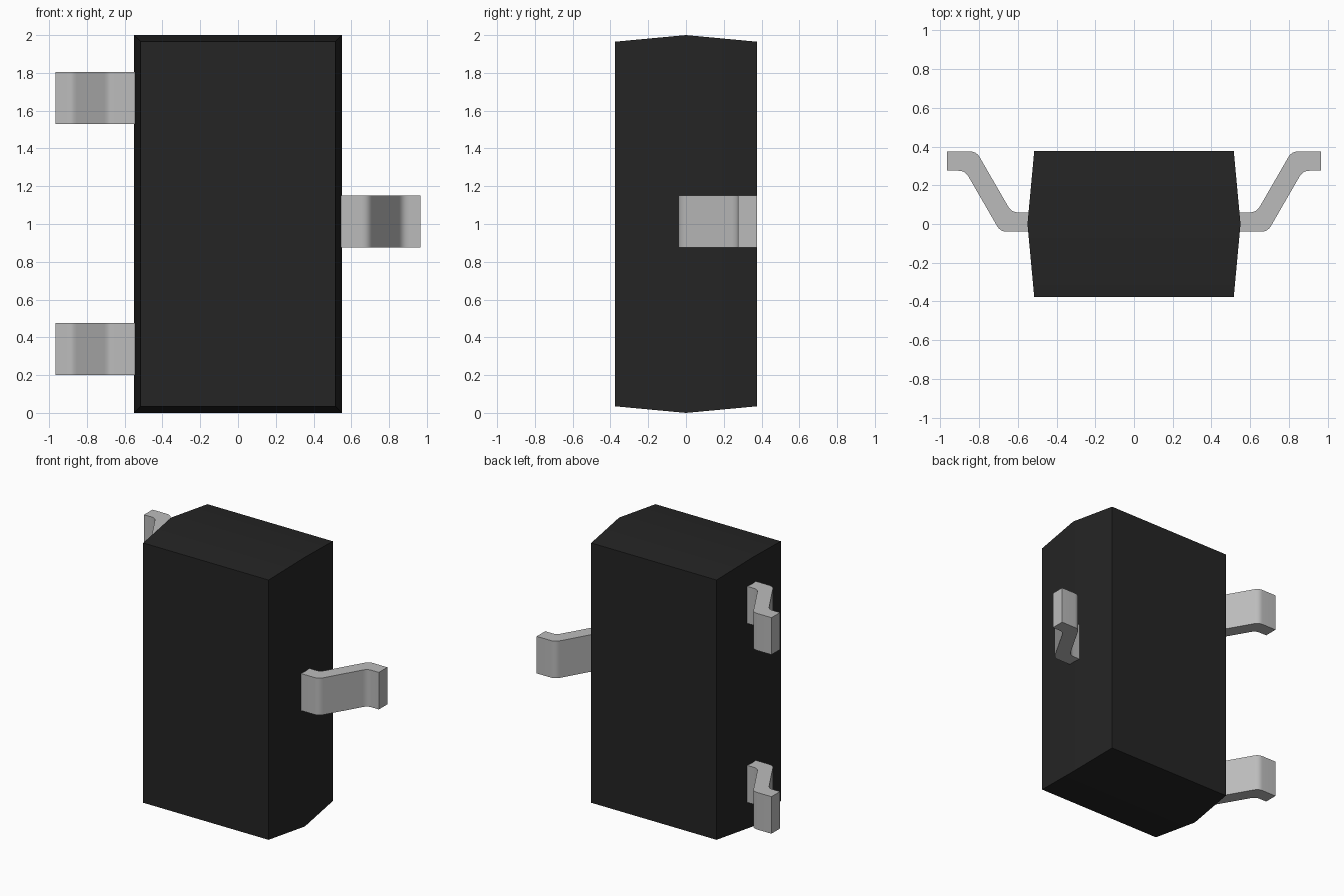
import bpy, bmesh, math
from mathutils import Vector

cube = bpy.data.objects.get("Cube")
if cube:
    bpy.data.objects.remove(cube, do_unlink=True)


def material(name, color):
    m = bpy.data.materials.new(name)
    m.use_nodes = True
    m.diffuse_color = color
    bsdf = next(n for n in m.node_tree.nodes if n.type == 'BSDF_PRINCIPLED')
    bsdf.inputs["Base Color"].default_value = color
    return m


black = material("black plastic", (0.018, 0.018, 0.018, 1))
metal = material("tinned metal", (0.5, 0.5, 0.5, 1))


def finish(name, bm, mat):
    bmesh.ops.recalc_face_normals(bm, faces=bm.faces)
    mesh = bpy.data.meshes.new(name)
    bm.to_mesh(mesh)
    bm.free()
    mesh.materials.append(mat)
    ob = bpy.data.objects.new(name, mesh)
    bpy.context.collection.objects.link(ob)
    bpy.ops.object.select_all(action='DESELECT')
    ob.select_set(True)
    bpy.context.view_layer.objects.active = ob
    bpy.ops.object.shade_smooth_by_angle(angle=math.radians(30))
    return ob


# Body: a box split at mid depth, with drafted front and back halves
bm = bmesh.new()
rings = []
for y, inset in ((-0.377, 0.035), (0, 0), (0.377, 0.035)):
    w, h = 0.55 - inset, 1 - inset
    rings.append([bm.verts.new((sx * w, y, 1 + sz * h))
                  for sx, sz in ((-1, -1), (1, -1), (1, 1), (-1, 1))])
for a, b in zip(rings, rings[1:]):
    for i in range(4):
        j = (i + 1) % 4
        bm.faces.new((a[i], a[j], b[j], b[i]))
bm.faces.new(rings[0])
bm.faces.new(rings[-1])
finish("body", bm, black)


def rounded(corner, before, after, cut=0.035, steps=6):
    """Points of a soft bend that replaces a corner."""
    p = corner + (before - corner).normalized() * cut
    q = corner + (after - corner).normalized() * cut
    return [p.lerp(corner, t).lerp(corner.lerp(q, t), t)
            for t in (i / steps for i in range(steps + 1))]


def lead_profile():
    # Z-shaped strip of even thickness, drawn along both of its edges
    half, slope = 0.05, math.radians(60)
    miter = half * math.tan(slope / 2)
    start, bend_in, bend_out, end = 0.53, 0.661, 0.843, 0.965
    low, high = 0.01, 0.325
    edges = []
    for s in (-1, 1):
        pts = [Vector(p) for p in ((start, low + s * half),
                                   (bend_in - s * miter, low + s * half),
                                   (bend_out - s * miter, high + s * half),
                                   (end, high + s * half))]
        edges.append([pts[0]] + rounded(pts[1], pts[0], pts[2])
                     + rounded(pts[2], pts[1], pts[3]) + [pts[3]])
    return edges[0] + edges[1][::-1]


# Leads: the strip extruded upwards, on either side of the body
def lead(name, side, z, width=0.275):
    bm = bmesh.new()
    face = bm.faces.new([bm.verts.new((side * p.x, p.y, z)) for p in lead_profile()])
    new = bmesh.ops.extrude_face_region(bm, geom=[face])["geom"]
    bmesh.ops.translate(bm, vec=(0, 0, width),
                        verts=[v for v in new if isinstance(v, bmesh.types.BMVert)])
    finish(name, bm, metal)


lead("left_lead", 1, 0.875)
lead("right_lower_lead", -1, 0.2)
lead("right_upper_lead", -1, 1.53)
